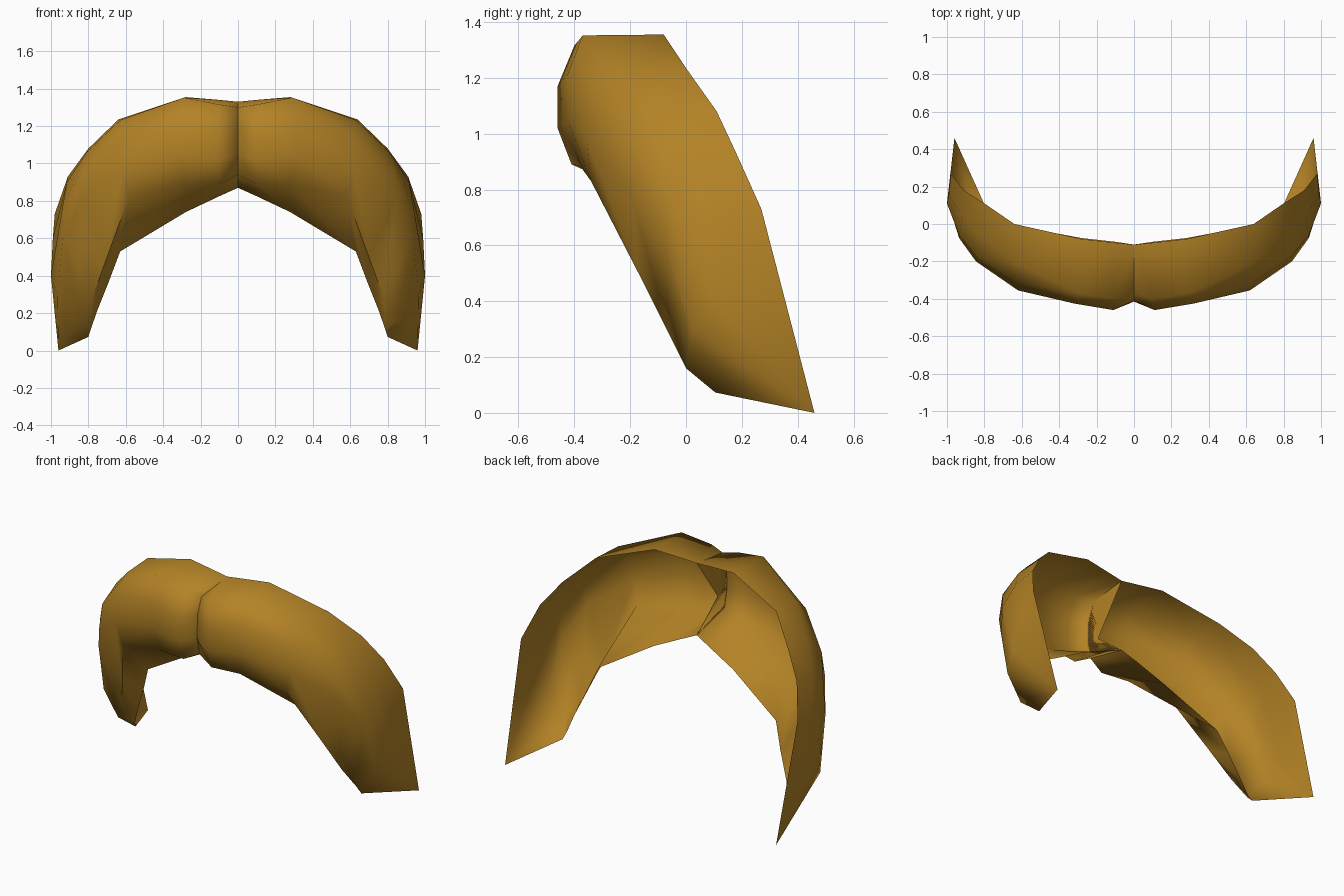
import bpy, bmesh, math

if "Cube" in bpy.data.objects:
    bpy.data.objects.remove(bpy.data.objects["Cube"])

# One flat colour
gold = bpy.data.materials.new("golden_brown")
gold.diffuse_color = (0.45, 0.225, 0.019, 1)
gold.use_nodes = True
gold.node_tree.nodes["Principled BSDF"].inputs["Base Color"].default_value = gold.diffuse_color

# Open cross-sections from the centre towards the tip of one half:
# back top, crest, upper front, lower front, lower ridge, back bottom
sections = [
    [(0, -.11, 1.33), (0, -.37, 1.30), (0, -.41, 1.20), (0, -.415, 1.05), (0, -.39, .94), (0, -.11, .87)],
    [(.10, -.10, 1.34), (.10, -.40, 1.315), (.11, -.46, 1.17), (.11, -.46, 1.02), (.10, -.41, .89), (.10, -.095, .825)],
    [(.28, -.08, 1.355), (.29, -.37, 1.352), (.32, -.425, 1.21), (.32, -.42, 1.04), (.28, -.38, .885), (.28, -.075, .74)],
    [(.64, 0, 1.235), (.63, -.21, 1.232), (.63, -.315, 1.13), (.62, -.355, .97), (.58, -.34, .83), (.63, -.01, .53)],
    [(.80, .11, 1.08), (.81, -.07, 1.06), (.835, -.18, .96), (.845, -.20, .80), (.70, -.17, .50), (.69, .03, .37)],
    [(.91, .18, .93), (.915, .03, .90), (.935, -.06, .79), (.935, -.075, .62), (.78, -.06, .28), (.75, .06, .22)],
    [(.98, .27, .73), (.99, .16, .60), (1.0, .11, .40), (.965, .02, .30), (.85, 0, .16), (.785, .08, .12)],
]

# Loft the thin curved shell of one half, open at the back
bm = bmesh.new()
rings = [[bm.verts.new(p) for p in s] for s in sections]
for a, b in zip(rings, rings[1:]):
    for j in range(5):
        bm.faces.new((a[j], a[j + 1], b[j + 1], b[j]))

# Pointed tip
tip = bm.verts.new((.96, .46, 0))
corner = bm.verts.new((.80, .105, .073))
last = rings[-1]
for j in range(4):
    bm.faces.new((last[j], last[j + 1], tip))
bm.faces.new((last[4], corner, tip))
bm.faces.new((last[4], last[5], corner))

# Flat wall where the halves meet, notched at the back
notch = bm.verts.new((0, -.32, 1.04))
bm.faces.new(rings[0] + [notch])
bmesh.ops.recalc_face_normals(bm, faces=bm.faces)
front = next(f for f in bm.faces if rings[1][2] in f.verts and rings[2][3] in f.verts)
front.normal_update()
if front.normal.y > 0:
    bmesh.ops.reverse_faces(bm, faces=bm.faces)

mesh = bpy.data.meshes.new("curved_band")
bm.to_mesh(mesh)
bm.free()
mesh.materials.append(gold)
band = bpy.data.objects.new("curved_band", mesh)
bpy.context.collection.objects.link(band)
bpy.context.view_layer.objects.active = band
band.select_set(True)
bpy.ops.object.shade_smooth_by_angle(angle=math.radians(75))

# Second half, with a crisp seam in the middle
mirror = band.modifiers.new("mirror", 'MIRROR')
mirror.use_axis[0] = True
mirror.use_mirror_merge = False
